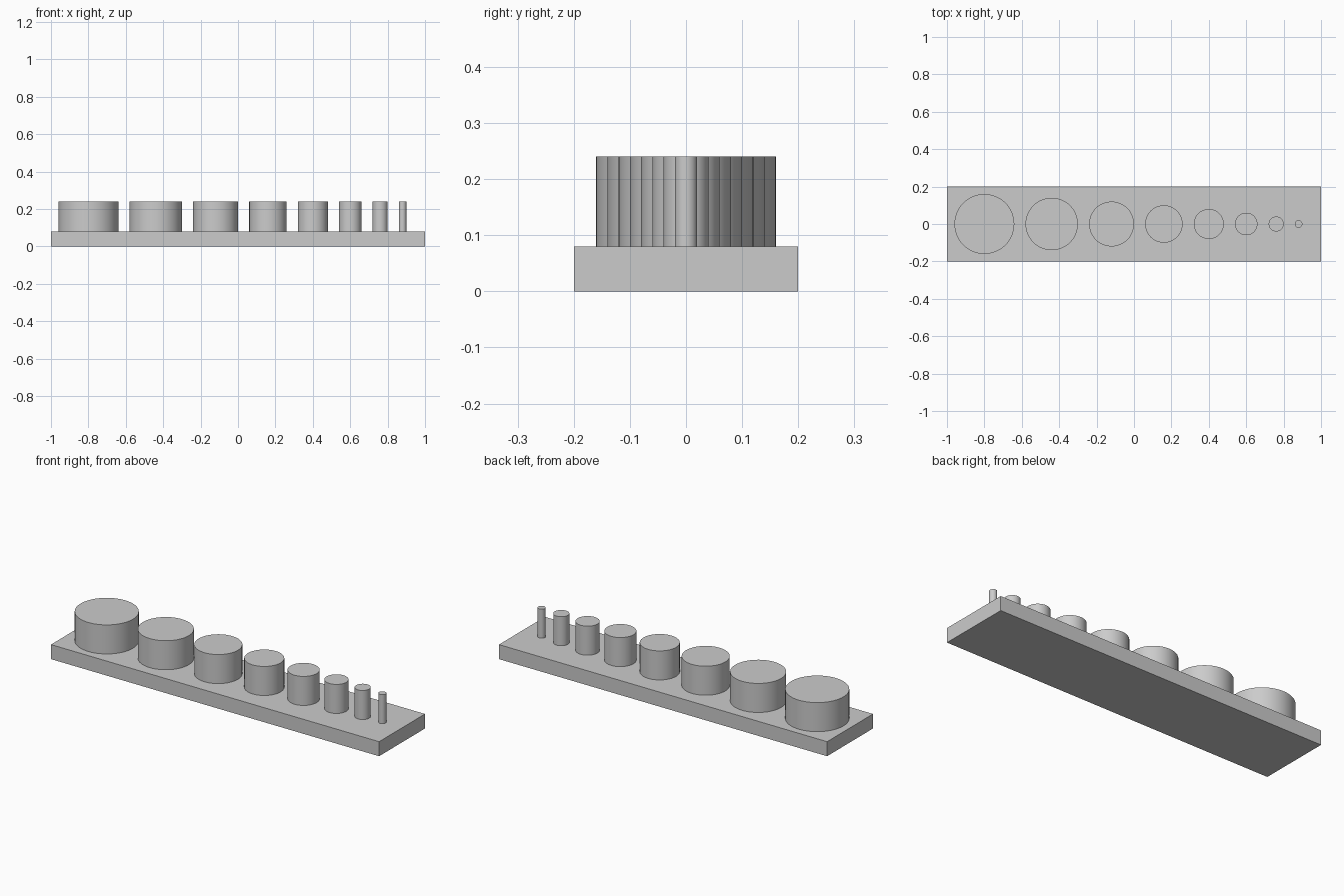
import bpy
import math

cube = bpy.data.objects.get("Cube")
if cube:
    bpy.data.objects.remove(cube, do_unlink=True)

# Single plain grey material
grey = bpy.data.materials.new("plain_grey")
grey.use_nodes = True
colour = (0.6, 0.6, 0.6, 1.0)
grey.diffuse_color = colour
grey.node_tree.nodes["Principled BSDF"].inputs["Base Color"].default_value = colour

BASE_HEIGHT = 0.08
PEG_HEIGHT = 0.16
GAP = 0.06

# Base plate
bpy.ops.mesh.primitive_cube_add(size=1, location=(0, 0, BASE_HEIGHT / 2))
plate = bpy.context.object
plate.name = "base_plate"
plate.scale = (2.0, 0.4, BASE_HEIGHT)
bpy.ops.object.transform_apply(location=False, rotation=False, scale=True)
plate.data.materials.append(grey)

# Row of pegs, shrinking evenly from right to left with equal gaps
edge = -0.96
for i in range(8):
    radius = 0.16 - 0.02 * i
    bpy.ops.mesh.primitive_cylinder_add(
        vertices=64, radius=radius, depth=PEG_HEIGHT,
        location=(edge + radius, 0, BASE_HEIGHT + PEG_HEIGHT / 2))
    peg = bpy.context.object
    peg.name = f"peg_{i + 1}"
    peg.data.materials.append(grey)
    bpy.ops.object.shade_smooth_by_angle(angle=math.radians(30))
    edge += 2 * radius + GAP
